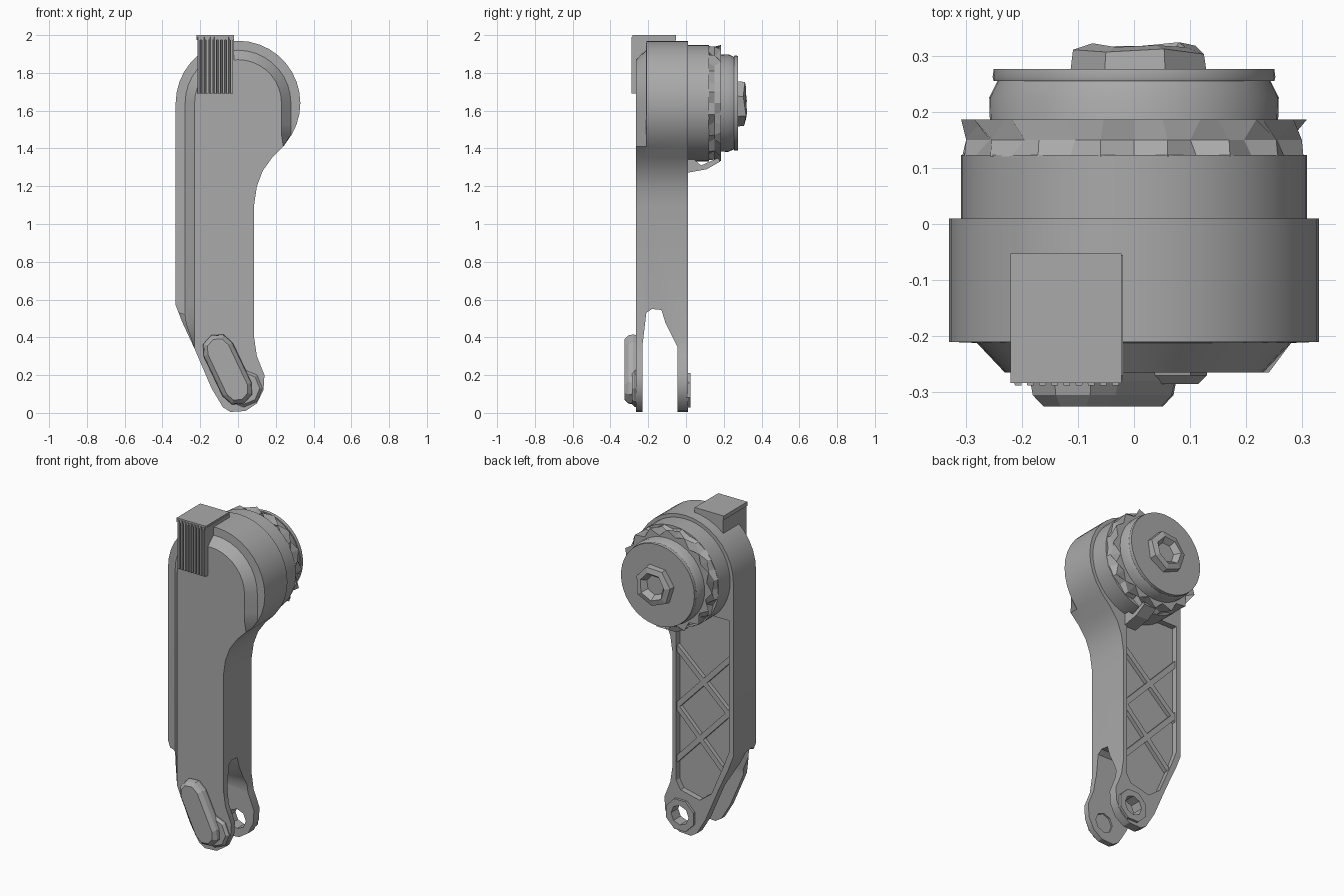
import bpy, bmesh, math, random
from mathutils import Vector

random.seed(4)
if "Cube" in bpy.data.objects:
    bpy.data.objects.remove(bpy.data.objects["Cube"])

grey = bpy.data.materials.new("plain grey")
grey.use_nodes = True
grey.diffuse_color = (0.4, 0.4, 0.4, 1)
grey.node_tree.nodes["Principled BSDF"].inputs["Base Color"].default_value = (0.4, 0.4, 0.4, 1)


def loft(name, rings, smooth=False):
    """Skin a stack of equal-length rings and cap both ends."""
    bm = bmesh.new()
    layers = [[bm.verts.new(p) for p in ring] for ring in rings]
    n = len(rings[0])
    for low, high in zip(layers, layers[1:]):
        for i in range(n):
            j = (i + 1) % n
            bm.faces.new((low[i], low[j], high[j], high[i]))
    bm.faces.new(layers[0])
    bm.faces.new(layers[-1])
    bmesh.ops.remove_doubles(bm, verts=bm.verts, dist=0.0005)
    bmesh.ops.recalc_face_normals(bm, faces=bm.faces)
    mesh = bpy.data.meshes.new(name)
    bm.to_mesh(mesh)
    bm.free()
    mesh.materials.append(grey)
    obj = bpy.data.objects.new(name, mesh)
    bpy.context.collection.objects.link(obj)
    if smooth:
        shade(obj)
    return obj


def shade(obj):
    bpy.ops.object.select_all(action="DESELECT")
    obj.select_set(True)
    bpy.context.view_layer.objects.active = obj
    bpy.ops.object.shade_smooth_by_angle(angle=math.radians(30))


def flat(points, y):
    return [(x, y, z) for x, z in points]


def prism(name, points, y0, y1):
    return loft(name, [flat(points, y0), flat(points, y1)])


def circle(cx, cz, r, n, phase=0.0):
    return [(cx + r * math.cos(phase + math.tau * i / n),
             cz + r * math.sin(phase + math.tau * i / n)) for i in range(n)]


def turned(name, cx, cz, profile, n=48, smooth=True):
    return loft(name, [flat(circle(cx, cz, r, n), y) for r, y in profile], smooth)


def cut(target, cutter):
    cutter.hide_render = True
    mod = target.modifiers.new("cut", "BOOLEAN")
    mod.object = cutter
    mod.solver = "EXACT"
    bpy.ops.object.select_all(action="DESELECT")
    target.select_set(True)
    bpy.context.view_layer.objects.active = target
    bpy.ops.object.modifier_apply(modifier=mod.name)
    bpy.data.objects.remove(cutter)


# Arm: round head, straight shank, slanted foot, chamfer on the head and one long side
HEAD_Z = 1.64
FOOT = (0.025, 0.12)


def arm_outline(inset):
    r = 0.33 - inset
    pts = [(-r, 0.57)]
    for deg in range(180, -31, -10):
        a = math.radians(deg)
        z = (r if deg > 0 else 0.33) * math.sin(a)
        x = r * math.cos(a) if deg > 0 else min(r, 0.33 * math.cos(a))
        pts.append((x, HEAD_Z + z))
    pts += [(0.24, 1.41), (0.18, 1.35), (0.13, 1.28), (0.1, 1.2), (0.085, 1.1),
            (0.085, 0.4), (0.1, 0.3), (0.14, 0.2), (0.135, 0.12), (0.1, 0.05),
            (0.04, 0.01), (-0.04, 0.005), (-0.08, 0.03), (-0.14, 0.13), (-0.23, 0.34)]
    pts.append((max(-0.295, -r), 0.48 - 0.4 * max(0, inset - 0.035)))
    return pts


arm = loft("arm", [flat(arm_outline(i), y) for i, y in
                   ((0, 0.01), (0, -0.21), (0.05, -0.212), (0.1, -0.265))])

# Fork slot, shallow rear pocket and pivot hole
slot = [(-0.23, -0.1), (-0.23, 0.36), (-0.21, 0.53), (-0.18, 0.55), (-0.13, 0.545),
        (-0.11, 0.48), (-0.045, 0.35), (-0.045, -0.1)]
cut(arm, loft("slot_cutter", [[(x, y, z) for y, z in slot] for x in (-0.6, 0.6)]))
pocket = [(-0.3, 1.4), (0.06, 1.4), (0.06, 0.32), (0.03, 0.27), (-0.1, 0.24),
          (-0.18, 0.3), (-0.27, 0.51), (-0.3, 0.59)]
cut(arm, prism("pocket_cutter", pocket, -0.025, 0.1))
cut(arm, prism("pivot_cutter", circle(*FOOT, 0.06, 8), -0.24, 0.1))
shade(arm)

# Crossing ribs in the rear pocket
ribs = [((0.07, 0.77), (-0.31, 1.17)), ((0.07, 0.44), (-0.31, 0.84)),
        ((0.07, 1.14), (-0.31, 0.8)), ((0.07, 0.78), (-0.25, 0.46))]
for k, (a, b) in enumerate(ribs):
    a, b = Vector(a), Vector(b)
    side = (b - a).orthogonal().normalized() * 0.016
    prism(f"rib_{k + 1}", [a + side, b + side, b - side, a - side], -0.03, 0.0)

# Pivot boss on the rear prong
boss = prism("pivot_boss", circle(*FOOT, 0.1, 8, math.pi / 8), 0.0, 0.025)
cut(boss, prism("boss_cutter", circle(*FOOT, 0.06, 8), -0.1, 0.1))


# Slanted pill on the front prong
def pill(r):
    top, low = Vector((-0.105, 0.335)), Vector((-0.005, 0.125))
    lean = math.atan2(top.y - low.y, top.x - low.x)
    pts = []
    for end, start in ((top, lean - math.pi / 2), (low, lean + math.pi / 2)):
        for i in range(5):
            a = start + math.pi * i / 4
            pts.append((end.x + r * math.cos(a), end.y + r * math.sin(a)))
    return pts


loft("front_pill", [flat(pill(r), y) for r, y in
                    ((0.075, -0.24), (0.085, -0.28), (0.08, -0.305), (0.06, -0.325))])
turned("front_pivot_collar", 0.03, 0.13, ((0.1, -0.24), (0.1, -0.27), (0.085, -0.285)), 8, False)

# Knob: drum, faceted grip ring, neck and end disc
turned("knob_drum", 0, HEAD_Z, ((0.308, -0.02), (0.308, 0.123)))
turned("knob_neck", 0, HEAD_Z, ((0.255, 0.11), (0.258, 0.225), (0.24, 0.262)))
turned("knob_disc", 0, HEAD_Z, ((0.25, 0.255), (0.252, 0.262), (0.25, 0.276)))


def grip_ring(y, high, low, shift):
    ring = []
    for i in range(32):
        r = high if (i + shift) % 2 else low + random.uniform(-0.012, 0.012)
        a = math.tau * i / 32
        ring.append((r * math.cos(a), y, HEAD_Z + r * math.sin(a)))
    return ring


loft("knob_grip", [grip_ring(0.12, 0.308, 0.3, 0), grip_ring(0.15, 0.305, 0.27, 0),
                   grip_ring(0.186, 0.308, 0.268, 1)])

# Rough centre nut with a dished middle
rings = []
for r, y in ((0.125, 0.27), (0.12, 0.31), (0.085, 0.32), (0.06, 0.285)):
    pts = circle(0.01, HEAD_Z, r, 7, 0.3)
    rings.append([(x, y + (random.uniform(-0.008, 0.008) if y > 0.3 else 0), z) for x, z in pts])
loft("centre_nut", rings)

# Small pointed tab under the knob
tab = [(0.0, 1.38), (0.0, 1.27), (0.11, 1.29), (0.18, 1.33), (0.17, 1.35), (0.08, 1.31)]
loft("knob_tab", [[(x, y, z) for y, z in tab] for x in (-0.01, 0.075)])

# Ribbed thumb block at the top, grooves running upright
edge = [(-0.02, -0.055), (-0.215, -0.055), (-0.215, -0.28)]
teeth = 9
for i in range(teeth):
    x = -0.215 + 0.195 * (i + 0.15) / teeth
    edge += [(x, -0.288), (x + 0.011, -0.288), (x + 0.013, -0.27), (x + 0.018, -0.27)]
edge.append((-0.02, -0.28))
loft("thumb_block", [[(x, y, z) for x, y in edge] for z in (1.69, 1.99)])
prism("thumb_block_cap", [(-0.22, 1.975), (-0.022, 1.975), (-0.022, 2.0), (-0.22, 2.0)],
      -0.283, -0.053)
